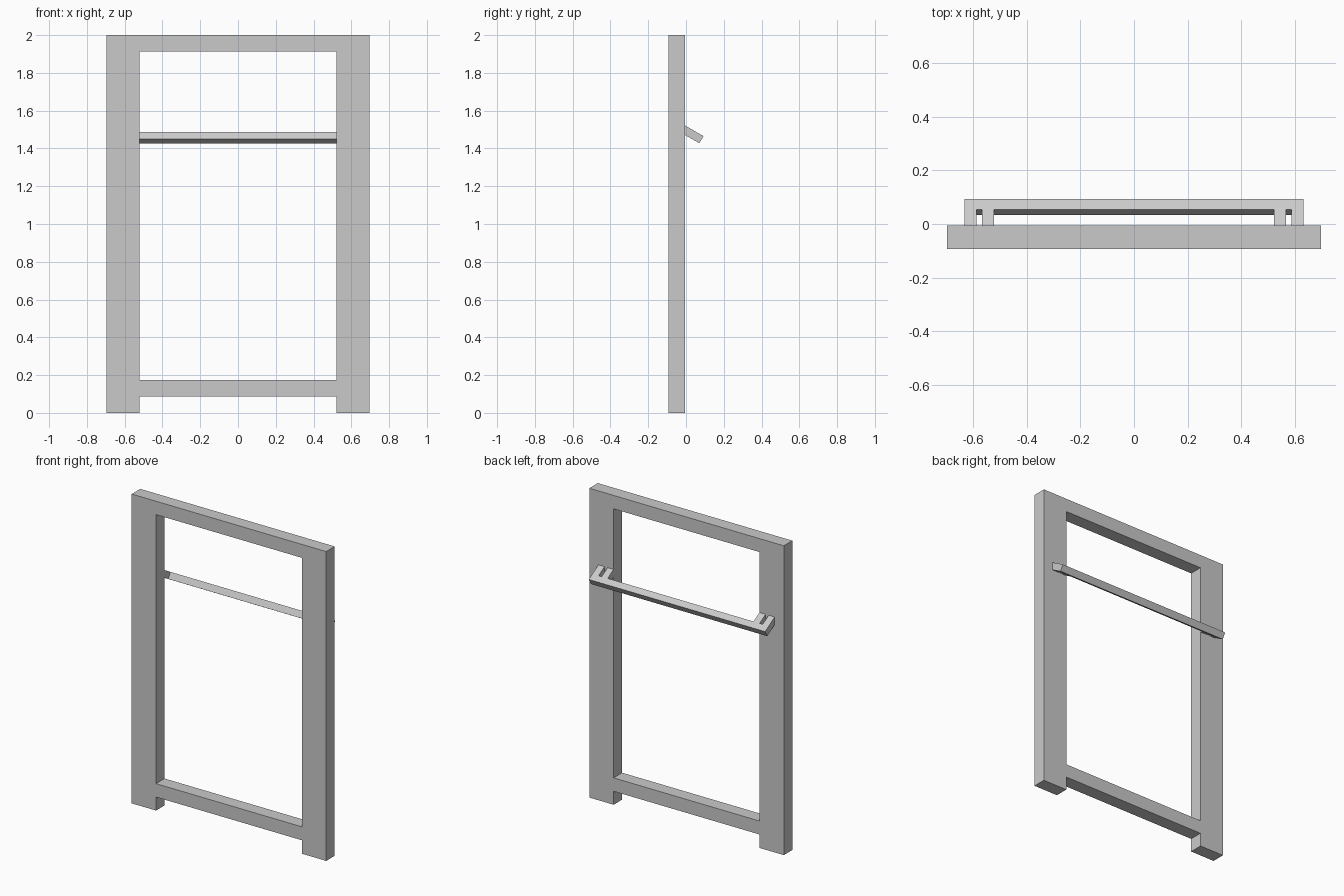
import bpy
import bmesh
from math import cos, sin, tan, radians

cube = bpy.data.objects.get("Cube")
if cube:
    bpy.data.objects.remove(cube, do_unlink=True)

U = 2 / 23                 # stock thickness; every size is a multiple of it
FRONT = -0.0925            # front plane of the frame
BACK = FRONT + U           # back plane of the frame

grey = bpy.data.materials.new("light grey")
grey.use_nodes = True
colour = (0.59, 0.59, 0.59, 1)
grey.diffuse_color = colour
grey.node_tree.nodes["Principled BSDF"].inputs["Base Color"].default_value = colour


def make_object(name, bm):
    bmesh.ops.recalc_face_normals(bm, faces=bm.faces)
    mesh = bpy.data.meshes.new(name)
    bm.to_mesh(mesh)
    bm.free()
    mesh.materials.append(grey)
    obj = bpy.data.objects.new(name, mesh)
    bpy.context.collection.objects.link(obj)
    return obj


def box(name, x0, x1, z0, z1):
    """Board lying in the frame plane."""
    bm = bmesh.new()
    bmesh.ops.create_cube(bm, size=1)
    for v in bm.verts:
        v.co.x = x1 if v.co.x > 0 else x0
        v.co.y = BACK if v.co.y > 0 else FRONT
        v.co.z = z1 if v.co.z > 0 else z0
    return make_object(name, bm)


# Frame: two posts, which reach the floor, and two cross rails
box("left_post", 6 * U, 8 * U, 0, 2)
box("right_post", -8 * U, -6 * U, 0, 2)
box("top_rail", -6 * U, 6 * U, 22 * U, 2)
box("bottom_rail", -6 * U, 6 * U, U, 2 * U)

# Sloping bracket: a bar with two prongs at each end that meet the posts.
# The comb outline is (x, distance along the slope), extruded through its thickness.
tilt = radians(30)
thick = U / 2
reach = (0.0925 - BACK) / cos(tilt)
bar = reach - thick
half = [(7.25 * U, reach), (7.25 * U, 0), (6.75 * U, 0), (6.75 * U, bar),
        (6.5 * U, bar), (6.5 * U, 0), (6 * U, 0), (6 * U, bar)]
outline = half + [(-x, s) for x, s in reversed(half)]

bm = bmesh.new()
top_z = 17.5 * U
upper = [bm.verts.new((x, BACK + s * cos(tilt), top_z - s * sin(tilt)))
         for x, s in outline]
face = bm.faces.new(upper)
result = bmesh.ops.extrude_face_region(bm, geom=[face], use_keep_orig=True)
for v in result["geom"]:
    if isinstance(v, bmesh.types.BMVert):
        v.co.y -= thick * sin(tilt)
        v.co.z -= thick * cos(tilt)
        # trim the prong ends flush with the back of the posts
        if v.co.y < BACK:
            v.co.z -= (BACK - v.co.y) * tan(tilt)
            v.co.y = BACK
make_object("sloping_bracket", bm)
